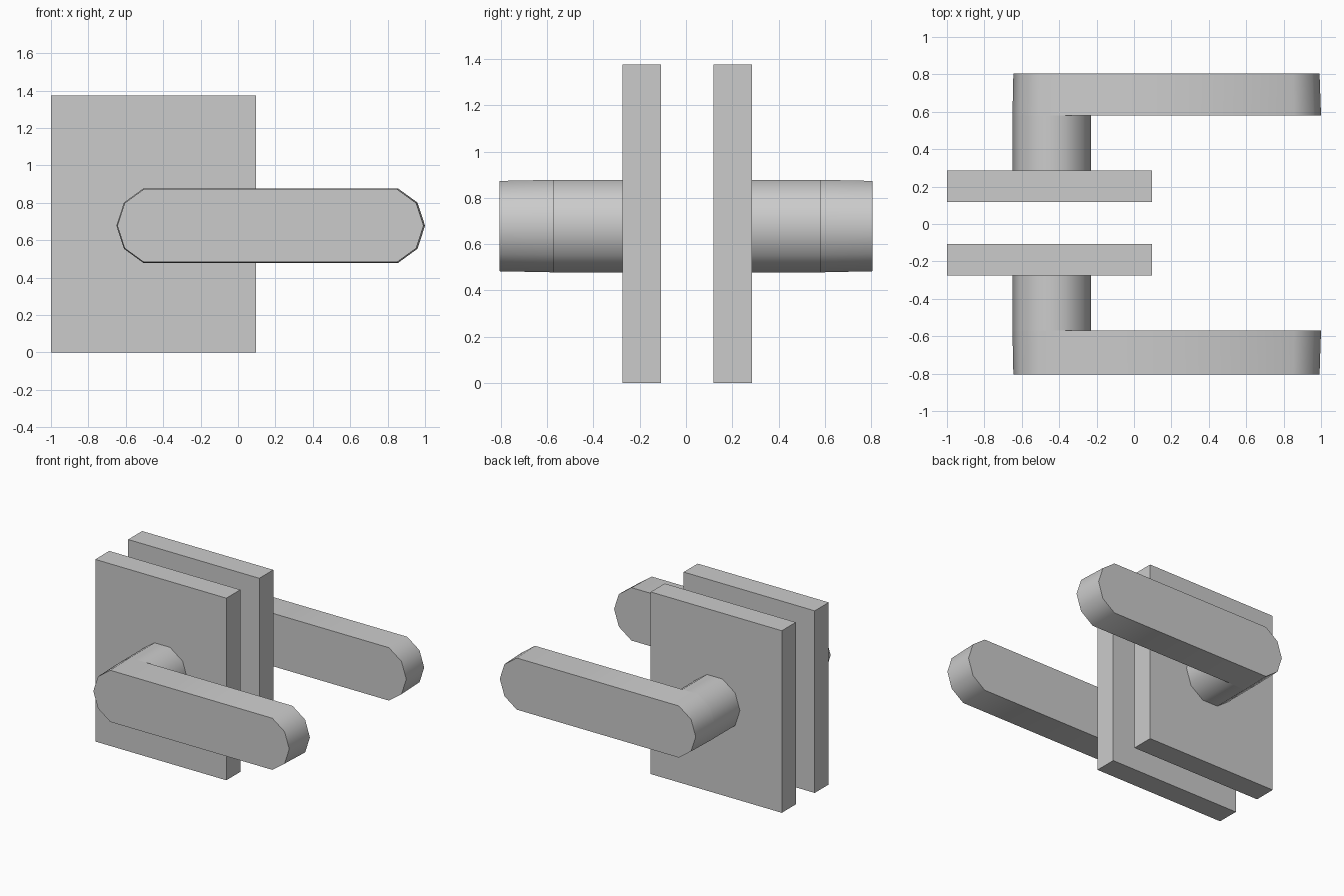
import bpy
import bmesh
from math import cos, sin, pi, radians

cube = bpy.data.objects.get("Cube")
if cube:
    bpy.data.objects.remove(cube, do_unlink=True)

# Single satin metal colour
metal = bpy.data.materials.new("satin_grey")
metal.use_nodes = True
GREY = (0.6, 0.6, 0.6, 1)
metal.diffuse_color = GREY
metal.node_tree.nodes["Principled BSDF"].inputs["Base Color"].default_value = GREY

SIDES = 10
RADIUS = 0.21
AXIS_X, AXIS_Z = -0.44, 0.678
TIP_X = 0.79


def stadium(radius, x_end):
    """Decagon outline whose right half is moved out to x_end."""
    points = []
    for i in range(SIDES):
        a = 2 * pi * i / SIDES
        centre = x_end if cos(a) > 0 else AXIS_X
        points.append((centre + radius * cos(a), AXIS_Z + radius * sin(a)))
    return points


def rectangle(x0, x1, z0, z1):
    return [(x0, z0), (x1, z0), (x1, z1), (x0, z1)]


def loft(name, start, end, y0, y1, smooth=False):
    """Solid between two outlines lying at depths y0 and y1."""
    bm = bmesh.new()
    a = [bm.verts.new((x, y0, z)) for x, z in start]
    b = [bm.verts.new((x, y1, z)) for x, z in end]
    bm.faces.new(a)
    bm.faces.new(b)
    for i in range(len(a)):
        j = (i + 1) % len(a)
        bm.faces.new((a[i], a[j], b[j], b[i]))
    bmesh.ops.recalc_face_normals(bm, faces=bm.faces)
    mesh = bpy.data.meshes.new(name)
    bm.to_mesh(mesh)
    bm.free()
    mesh.materials.append(metal)
    obj = bpy.data.objects.new(name, mesh)
    bpy.context.collection.objects.link(obj)
    if smooth:
        bpy.ops.object.select_all(action="DESELECT")
        obj.select_set(True)
        bpy.context.view_layer.objects.active = obj
        bpy.ops.object.shade_smooth_by_angle(angle=radians(40))


# Matching plate, neck and lever on each face of the door
for label, side, shift in (("front", -1, 0.005), ("back", 1, 0.005)):
    def depth(y):
        return side * y + shift

    plate = rectangle(-1, 0.095, 0, 1.375)
    neck = stadium(RADIUS, AXIS_X)
    loft(label + "_plate", plate, plate, depth(0.113), depth(0.28))
    loft(label + "_neck", neck, neck, depth(0.28), depth(0.575), True)
    # Lever narrows slightly toward its outer face
    loft(label + "_lever", stadium(RADIUS, TIP_X), stadium(RADIUS - 0.005, TIP_X - 0.003),
         depth(0.575), side * 0.805, True)
